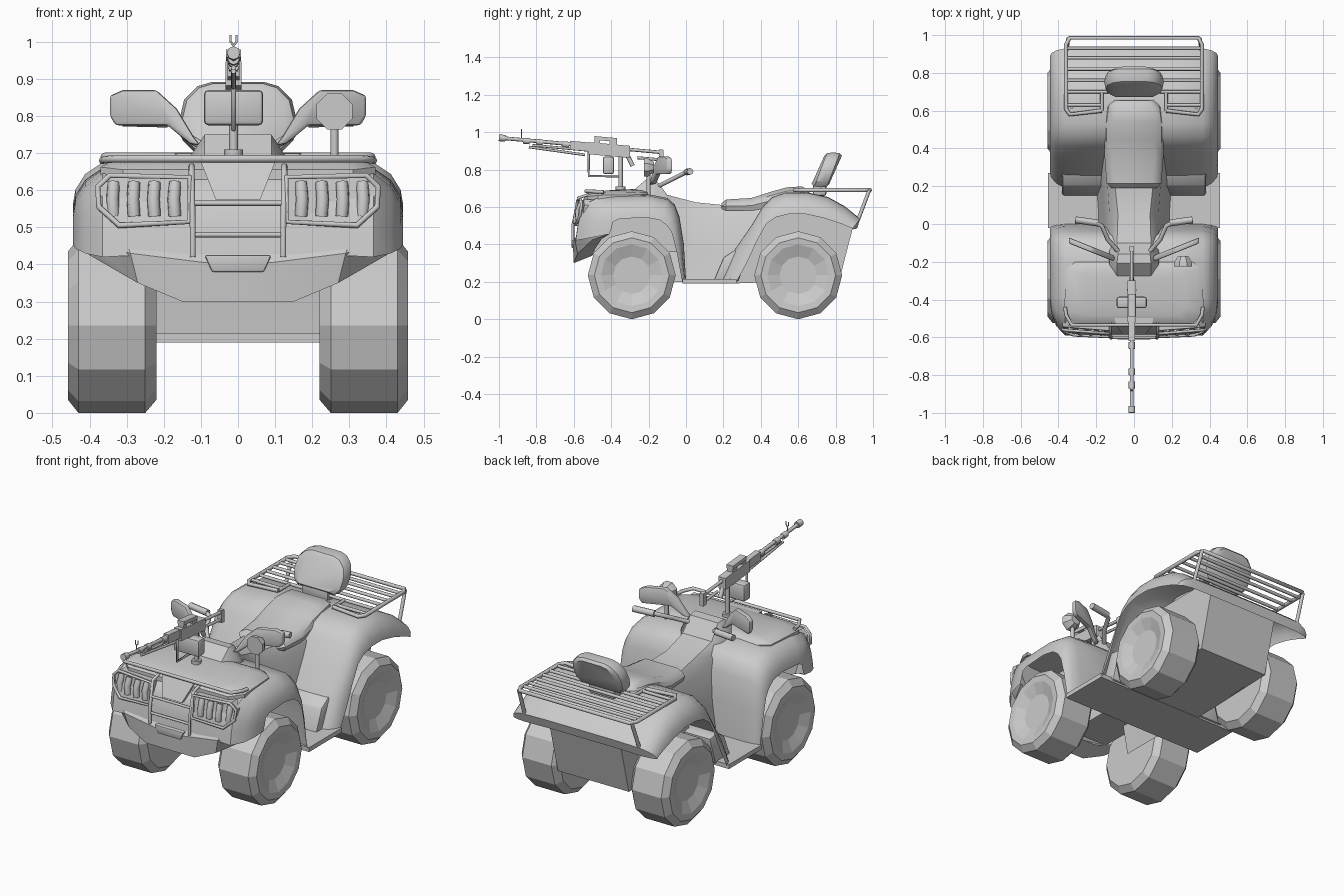
import bpy, bmesh, math

if "Cube" in bpy.data.objects:
    bpy.data.objects.remove(bpy.data.objects["Cube"])

def finish(name, bm, bevel=0.0, smooth=True, up=False):
    bmesh.ops.remove_doubles(bm, verts=bm.verts, dist=1e-5)
    bmesh.ops.recalc_face_normals(bm, faces=bm.faces)
    if bevel:
        edges = [e for e in bm.edges if len(e.link_faces) == 2 and e.calc_face_angle(0) > 0.5]
        bmesh.ops.bevel(bm, geom=edges, offset=bevel, segments=2, profile=0.5, affect='EDGES')
    if up:  # open shells: outside faces up
        top = max(bm.faces, key=lambda f: f.calc_center_median().z)
        if top.normal.z < 0:
            bmesh.ops.reverse_faces(bm, faces=bm.faces)
    me = bpy.data.meshes.new(name)
    bm.to_mesh(me)
    bm.free()
    ob = bpy.data.objects.new(name, me)
    bpy.context.collection.objects.link(ob)
    if smooth:
        bpy.ops.object.select_all(action='DESELECT')
        ob.select_set(True)
        bpy.context.view_layer.objects.active = ob
        bpy.ops.object.shade_smooth_by_angle(angle=math.radians(35))
    return ob

def skin(name, rings, closed=True, **kw):
    """Bridge rings of points; closed rings get end caps."""
    bm = bmesh.new()
    vs = [[bm.verts.new(p) for p in r] for r in rings]
    n = len(rings[0])
    for a, b in zip(vs, vs[1:]):
        for i in range(n if closed else n - 1):
            j = (i + 1) % n
            bm.faces.new((a[i], a[j], b[j], b[i]))
    if closed:
        bm.faces.new(vs[0])
        bm.faces.new(vs[-1])
    return finish(name, bm, **kw)

def mirrored(half):
    return [(-x, y, z) for x, y, z in reversed(half) if x > 0] + list(half)

def box(name, lo, hi, bevel=0.0):
    ring = lambda z: [(lo[0], lo[1], z), (hi[0], lo[1], z), (hi[0], hi[1], z), (lo[0], hi[1], z)]
    return skin(name, [ring(lo[2]), ring(hi[2])], bevel=bevel)

def prism_x(name, pts, x0, x1, bevel=0.0):
    return skin(name, [[(x, y, z) for y, z in pts] for x in (x0, x1)], bevel=bevel)

def tube(name, pts, r, cyclic=False):
    cu = bpy.data.curves.new(name, 'CURVE')
    cu.dimensions = '3D'
    cu.bevel_depth, cu.bevel_resolution, cu.use_fill_caps = r, 2, True
    sp = cu.splines.new('POLY')
    sp.points.add(len(pts) - 1)
    for p, c in zip(sp.points, pts):
        p.co = (*c, 1)
    sp.use_cyclic_u = cyclic
    ob = bpy.data.objects.new(name, cu)
    bpy.context.collection.objects.link(ob)
    bpy.ops.object.select_all(action='DESELECT')
    ob.select_set(True)
    bpy.context.view_layer.objects.active = ob
    bpy.ops.object.convert(target='MESH')

def flip(pts, s):
    return [(s * x, y, z) for x, y, z in pts]

SIDES = ((1, 'right'), (-1, 'left'))

# Wheels: 12-sided lathe with dished hub
for y, end in ((-0.29, 'front'), (0.6, 'rear')):
    for s, side in SIDES:
        prof = [(0.22, 0.16), (0.22, 0.20), (0.25, 0.235), (0.43, 0.235), (0.458, 0.20), (0.455, 0.165), (0.43, 0.10)]
        rings = [[(s * x, y + r * math.sin(math.tau * k / 12), 0.235 - r * math.cos(math.tau * k / 12))
                  for k in range(12)] for x, r in prof]
        skin(f"{end}_wheel_{side}", rings, smooth=False)

# Fender shells: stations of (outer y, outer z, arch y, arch z)
def fender(name, stations, crown):
    rows = []
    for oy, oz, ay, az in stations:
        mix = lambda x, t: (x, oy + (ay - oy) * t, oz + (az - oz) * t)
        rows.append(mirrored([(0, oy, oz + crown), (0.2, oy, oz + crown), mix(0.365, 0),
                              mix(0.412, 0.28), mix(0.438, 0.65), mix(0.445, 1)]))
    skin(name, rows, closed=False, up=True)

fender("front_fender", [(0, .20, -.02, .20), (-.012, .40, -.05, .36), (-.035, .54, -.075, .46), (-.06, .605, -.10, .50),
       (-.10, .64, -.14, .53), (-.2, .66, -.22, .545), (-.4, .655, -.36, .535), (-.48, .645, -.39, .52),
       (-.53, .62, -.395, .50), (-.565, .56, -.40, .48), (-.58, .49, -.405, .47), (-.59, .42, -.41, .455)], 0.008)
fender("rear_fender", [(.19, .21, .27, .20), (.26, .37, .33, .31), (.35, .50, .38, .42), (.41, .60, .43, .51),
       (.46, .65, .48, .545), (.53, .675, .55, .562), (.65, .675, .64, .562), (.76, .65, .74, .54),
       (.85, .60, .83, .51), (.93, .535, .89, .485), (.915, .485, .89, .48)], 0.003)

# Raised, gently domed hood panel
hood = lambda k, z: [(k * x, -0.34 + k * y, z - 0.12 * max(0, -y - 0.1)) for x, y in
                     ((-.31, -.19), (.31, -.19), (.37, -.13), (.36, .10), (.31, .14), (-.31, .14), (-.36, .10), (-.37, -.13))]
skin("hood_panel", [hood(1, .64), hood(1, .666), hood(.93, .68), hood(.75, .69), hood(.4, .695)])

# Front bumper with underside
skin("front_bumper", [mirrored(r) for r in (
    [(0, -.585, .43), (.09, -.585, .43), (.30, -.575, .46), (.39, -.535, .50), (.44, -.43, .47)],
    [(0, -.605, .405), (.09, -.605, .405), (.29, -.595, .43), (.40, -.53, .46), (.442, -.43, .465)],
    [(0, -.60, .30), (.15, -.60, .30), (.27, -.58, .35), (.40, -.50, .425), (.44, -.41, .455)],
    [(0, -.50, .34), (.15, -.50, .34), (.26, -.49, .37), (.38, -.45, .43), (.43, -.41, .455)])], closed=False)
skin("bumper_plate", [[(-.09, y, .425), (.09, y, .425), (.07, y, .38), (-.07, y, .38)] for y in (-.612, -.57)], bevel=.005)
skin("nose_panel", [[(-.1, -.53 + d, .675), (.1, -.53 + d, .675), (.06, -.585 + d, .575), (-.06, -.585 + d, .575)] for d in (0, .05)])

# Headlights and tube guards
hy = lambda x, z, d=0: (x, -.606 + .14 * (z - .45) + max(0, x - .28) * .25 + d, z)
outline = [(.13, .635), (.345, .64), (.378, .61), (.375, .555), (.32, .505), (.13, .515)]
for s, side in SIDES:
    skin(f"headlight_{side}", [flip([hy(x, z, d) for x, z in outline], s) for d in (.016, .09)])
    for i in range(4):
        x = .17 + .055 * i
        tube(f"lens_rib_{side}_{i}", flip([hy(x, .62, .024), hy(x + .003, .575, .012), hy(x, .53, .02)], s), .017)
    tube(f"headlight_guard_{side}", flip([hy(x, z) for x, z in outline], s), .008, True)
    tube(f"guard_post_{side}", flip([(.125, -.52, .665), (.125, -.575, .65), (.122, -.605, .50), (.122, -.605, .42)], s), .008)
for z in (.565, .48):
    tube("guard_crossbar", [(-.125, *hy(0, z)[1:]), (.125, *hy(0, z)[1:])], .007)
tube("front_rack_rim", [(-.365, -.44, .68), (-.36, -.48, .682), (-.33, -.535, .685), (.33, -.535, .685), (.36, -.48, .682), (.365, -.44, .68)], .01)

# Centre body: (y, top z, top half width, shoulder half width)
skin("centre_body", [mirrored([(0, y, z), (a, y, z), (b, y, z - .06), (b + .03, y, .36), (b + .06, y, .2)])
     for y, z, a, b in ((-.28, .69, .09, .13), (-.21, .75, .09, .13), (-.16, .745, .085, .13), (-.10, .665, .09, .13),
                        (.05, .625, .085, .13), (.2, .61, .10, .14), (.42, .63, .11, .155), (.66, .68, .11, .15))], closed=False, up=True)
box("footboard", (-.455, -.02, .19), (.455, .27, .215))
prism_x("rear_chassis", [(.22, .19), (.82, .21), (.90, .52), (.78, .6), (.46, .6), (.30, .40)], -.22, .22)
prism_x("front_chassis", [(-.03, .36), (-.50, .36), (-.54, .45), (-.50, .58), (-.10, .58)], -.22, .22)
for s, side in SIDES:
    prism_x(f"side_panel_{side}", [(.145, .2), (.28, .2), (.33, .36), (.26, .37), (.20, .33)], s * .15, s * .38, .01)

# Seat and tilted backrest
rows = []
for y, zb, zt, w in ((.19, .59, .62, .12), (.215, .58, .64, .145), (.35, .58, .648, .155), (.45, .60, .68, .155),
                     (.54, .62, .705, .155), (.62, .63, .71, .145), (.655, .64, .69, .12)):
    h = [(w - .01, zb), (w, zb + .4 * (zt - zb)), (w - .01, zt - .02), (w - .045, zt)]
    rows.append([(x, y, z) for x, z in h] + [(-x, y, z) for x, z in reversed(h)])
skin("seat", rows)
back = [(.12, .705), (.15, .735), (.158, .79), (.145, .845), (.11, .88), (.07, .892)]
back += [(-x, z) for x, z in reversed(back)]
skin("backrest", [[(x * k, .722 + .36 * (z - .71) + d, .80 + (z - .80) * k) for x, z in back]
                  for d, k in ((-.048, .8), (-.034, .95), (0, 1), (.034, .95), (.046, .8))])
box("backrest_support", (-.08, .68, .66), (.08, .75, .73), .01)

# Rear rack
tube("rear_rack_loop", [(-.17, .60, .69), (-.34, .58, .69), (-.36, .61, .69), (-.36, .95, .69), (-.34, .985, .69),
     (.34, .985, .69), (.36, .95, .69), (.36, .61, .69), (.34, .58, .69), (.17, .60, .69)], .011)
for y in (.63, .70, .76, .82, .88):
    spans = ((-.36, -.17), (.17, .36)) if y < .67 else ((-.36, .36),)
    for a, b in spans:
        tube("rear_rack_slat", [(a, y, .69), (b, y, .69)], .009)
tube("rear_rack_slat", [(-.36, .93, .69), (.36, .93, .69)], .009)
for s, side in SIDES:
    tube(f"rack_inner_rail_{side}", flip([(.17, .60, .69), (.17, .70, .69)], s), .009)
    tube(f"rack_strut_{side}", flip([(.35, .98, .69), (.355, .92, .53)], s), .010)
    tube(f"rack_foot_{side}", flip([(.33, .62, .69), (.33, .62, .66)], s), .010)

# Handlebars, grips and hand guards
guard = [(.10, .72), (.13, .725), (.19, .775), (.33, .775), (.345, .80), (.345, .855), (.31, .87), (.22, .87), (.165, .82), (.12, .745)]
for s, side in SIDES:
    tube(f"handlebar_{side}", flip([(.02, -.19, .68), (.08, -.15, .71), (.14, -.08, .745), (.17, -.01, .78), (.20, .005, .787)], s), .012)
    tube(f"grip_{side}", flip([(.19, .005, .787), (.31, .022, .79)], s), .018)
    skin(f"hand_guard_{side}", [flip([(x, -.185 + (x - .1) * .4 + d, z) for x, z in guard], s) for d in (-.016, .016)], bevel=.008)

# Spotlight on the hood
skin("spotlight", [[(.26 + r * math.cos(math.tau * (k + .5) / 8), y, .812 + r * math.sin(math.tau * (k + .5) / 8))
     for k in range(8)] for y, r in ((-.225, .052), (-.205, .052), (-.17, .03))])
tube("spotlight_stem", [(.26, -.2, .66), (.26, -.2, .77)], .011)

# Mounted gun, sloping slightly up to the muzzle
X = -.012
gz = lambda y, d=0: .97 - (y + 1) * .09 + d
def gun_block(name, y0, y1, lo, hi, w):
    prism_x(name, [(y0, gz(y0, lo)), (y1, gz(y1, lo)), (y1, gz(y1, hi)), (y0, gz(y0, hi))], X - w, X + w)
def gun_tube(name, y0, y1, d, r, d1=None):
    tube(name, [(X, y0, gz(y0, d)), (X, y1, gz(y1, d if d1 is None else d1))], r)
gun_tube("gun_barrel", -.98, -.5, 0, .010)
gun_tube("gun_muzzle", -1.0, -.965, 0, .018)
gun_tube("gun_gas_tube", -.82, -.5, -.024, .007)
for y in (-.87, -.80, -.66):
    gun_tube("gun_collar", y, y + .035, -.004, .016)
gun_tube("gun_folded_bipod", -.84, -.54, -.035, .007, -.05)
gun_block("gun_handguard", -.62, -.50, -.03, .018, .016)
gun_block("gun_receiver", -.52, -.30, -.045, .02, .022)
gun_block("gun_top_cover", -.49, -.37, .035, .055, .020)
gun_block("gun_cover_front", -.49, -.46, .02, .035, .016)
gun_block("gun_cover_rear", -.41, -.37, .02, .035, .016)
gun_tube("gun_stock_top", -.31, -.13, -.0, .009)
gun_tube("gun_stock_bottom", -.26, -.13, -.04, .008)
gun_block("gun_stock_plate", -.145, -.12, -.055, .015, .012)
tube("gun_grip", [(X, -.31, .87), (X, -.285, .82)], .012)
for s in (-1, 1):
    tube("gun_front_sight", [(X, -.88, .96), (X, -.88, .99), (X + s * .008, -.88, 1.0), (X + s * .008, -.88, 1.018)], .003)
box("ammo_box", (-.092, -.445, .775), (.068, -.385, .87), .012)
tube("gun_post", [(X, -.35, .68), (X, -.35, .87)], .012)
tube("gun_post_base", [(X, -.35, .685), (X, -.35, .71)], .026)
tube("gun_bracket", [(X, -.52, .90), (X, -.52, .765), (X, -.35, .765)], .007)
